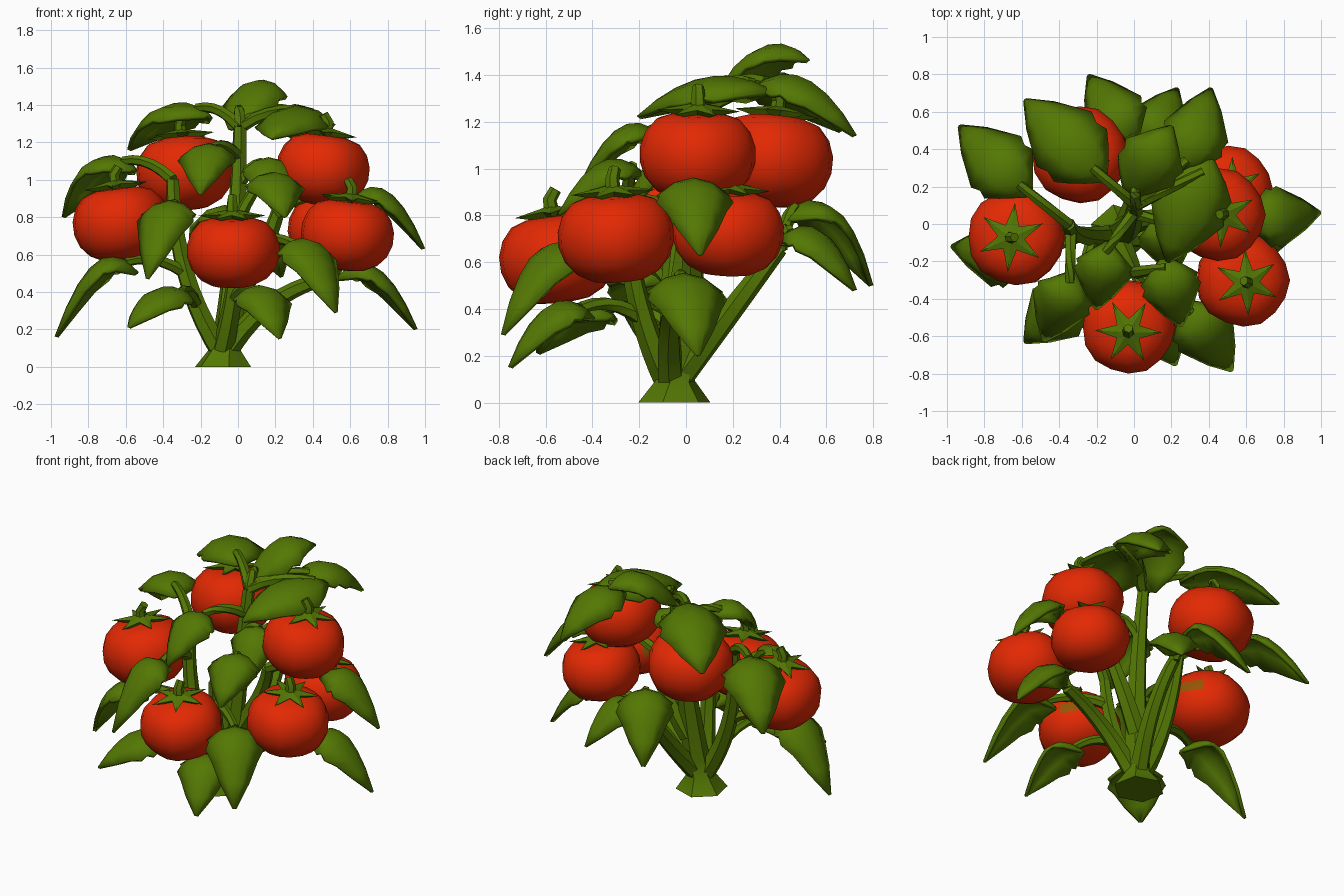
import bpy, bmesh, math
from mathutils import Vector as V, Matrix

cube = bpy.data.objects.get("Cube")
if cube:
    bpy.data.objects.remove(cube)


def material(name, rgb):
    m = bpy.data.materials.new(name)
    m.use_nodes = True
    m.diffuse_color = (*rgb, 1)
    bsdf = m.node_tree.nodes["Principled BSDF"]
    bsdf.inputs["Base Color"].default_value = (*rgb, 1)
    return m


GREEN = material("leaf green", (.087, .185, .001))
RED = material("ripe red", (.77, .022, .001))
OLIVE = material("unripe olive", (.3, .09, .002))
UP = V((0, 0, 1))


def finish(bm, name, mat, angle=40):
    bmesh.ops.recalc_face_normals(bm, faces=bm.faces[:])
    mesh = bpy.data.meshes.new(name)
    bm.to_mesh(mesh)
    bm.free()
    mesh.materials.append(mat)
    ob = bpy.data.objects.new(name, mesh)
    bpy.context.collection.objects.link(ob)
    bpy.ops.object.select_all(action='DESELECT')
    ob.select_set(True)
    bpy.context.view_layer.objects.active = ob
    bpy.ops.object.shade_smooth_by_angle(angle=math.radians(angle))
    return ob


def arc(start, mid, end, steps):
    """Quadratic curve that passes through mid."""
    control = 2 * mid - (start + end) / 2
    return [start.lerp(control, t).lerp(control.lerp(end, t), t)
            for t in (i / steps for i in range(steps + 1))]


def direction(path, i):
    return (path[min(i + 1, len(path) - 1)] - path[max(i - 1, 0)]).normalized()


def tube(name, path, thick, thin, flare=1):
    """Six-sided tapered stem whose first ring can be flared on the ground."""
    sides = 6
    bm = bmesh.new()
    rings = []
    for i, p in enumerate(path):
        flared = flare > 1 and i == 0
        d = UP if flared else direction(path, i)
        u = d.cross(V((.3, .9, .2))).normalized()
        w = d.cross(u)
        radius = thick + (thin - thick) * i / (len(path) - 1)
        if flared:
            radius *= flare
        ring = []
        for k in range(sides):
            a = math.tau * k / sides
            ring.append(bm.verts.new(p + radius * (u * math.cos(a) + w * math.sin(a))))
        rings.append(ring)
    for a, b in zip(rings, rings[1:]):
        for j in range(sides):
            bm.faces.new((a[j - 1], a[j], b[j], b[j - 1]))
    bm.faces.new(rings[0])
    bm.faces.new(rings[-1])
    return finish(bm, name, GREEN)


# Main branches, each an arc through start, middle and end
anchors = []
for name, points in {
    "main_stem": ((-.08, -.05, 0), (-.02, 0, .55), (.01, .1, 1.28)),
    "left_branch": ((-.09, -.06, .08), (-.28, -.06, .5), (-.35, 0, 1)),
    "right_branch": ((-.06, -.06, .08), (.18, -.07, .34), (.5, -.03, .48)),
    "back_branch": ((-.06, -.03, .1), (.02, .2, .4), (.02, .4, .66)),
    "front_branch": ((-.08, -.08, .1), (-.02, -.2, .42), (.01, -.26, .8)),
    "upper_right_branch": ((-.02, 0, .35), (.13, .03, .62), (.22, 0, .85)),
}.items():
    path = arc(*map(V, points), 10)
    main = name == "main_stem"
    tube(name, path, .09 if main else .06, .036, 1.75 if main else 1)
    anchors += path[2:]


def stalk(name, end):
    """Join a leaf to the nearest place on the branches, preferring lower ones."""
    start = min(anchors, key=lambda p: (p - end).length + 2 * max(0, p.z - end.z))
    tube(name, arc(start, (start + end) / 2 + UP * .04, end, 5), .034, .025)


def fruit(name, x, y, z, r, patch=None):
    """Squashed, faintly ribbed ball leaning outward, with a star calyx."""
    lean = Matrix.Rotation(.13, 4, UP.cross(V((x, y, 0))))
    place = Matrix.Translation((x, y, z)) @ lean
    bm = bmesh.new()
    sides, levels = 16, 9
    rings = []
    for i in range(levels + 1):
        t = math.pi * (i / levels - .5)
        h = r * (.79 * math.sin(t) - .5 * max(0, math.sin(t) - .85))
        if i in (0, levels):
            rings.append([bm.verts.new((0, 0, h))])
            continue
        ring = []
        for k in range(sides):
            a = math.tau * k / sides
            rad = r * math.cos(t) ** .75 * (1 + .02 * math.cos(a * 5))
            ring.append(bm.verts.new((rad * math.cos(a), rad * math.sin(a), h)))
        rings.append(ring)
    for a, b in zip(rings, rings[1:]):
        for k in range(sides):
            j = (k + 1) % sides
            corners = [a[k % len(a)], a[j % len(a)], b[j % len(b)], b[k % len(b)]]
            face = bm.faces.new(list(dict.fromkeys(corners)))
            # Unripe spot on the shaded side
            if patch is not None:
                spot = V((math.cos(patch), math.sin(patch), 0))
                if face.calc_center_median().normalized().dot(spot) > .975:
                    face.material_index = 1
    ball = finish(bm, name, RED, 60)
    ball.data.materials.append(OLIVE)

    # Star calyx: drooping points alternate with notches
    bm = bmesh.new()
    top, low = (bm.verts.new((0, 0, h * r)) for h in (.9, .6))
    rim = []
    for k in range(12):
        a = math.tau * k / 12 + x
        rad, h = (.28, .8) if k % 2 else (.72, .76)
        rim.append(bm.verts.new((r * rad * math.cos(a), r * rad * math.sin(a), r * h)))
    for k in range(12):
        bm.faces.new((top, rim[k - 1], rim[k]))
        bm.faces.new((low, rim[k - 1], rim[k]))
    calyx = finish(bm, name + "_calyx", GREEN, 30)

    # Short bent stub
    tip = UP * .8 * r
    bend = V((-x, -y, 0)).normalized() * .03
    stub = tube(name + "_stub", [tip, tip + UP * .05, tip + UP * .09 + bend], .034, .026)
    for part in (ball, calyx, stub):
        part.matrix_world = place


# Fruits: centre, radius and direction of the unripe spot
for name, spec in {
    "left_side_fruit": (-.63, -.07, .77, .26, .4),
    "front_fruit": (-.03, -.55, .62, .25, .8),
    "right_front_fruit": (.58, -.3, .71, .25, 2.7),
    "upper_right_fruit": (.45, .05, 1.06, .25),
    "upper_back_fruit": (-.29, .37, 1.04, .26),
    "lower_back_fruit": (.5, .18, .73, .24),
}.items():
    fruit(name, *spec)

# Half width along the midrib gives the lobed leaf outline
OUTLINE = (.12, .68, 1, .92, 1.04, .8, .52, .03)


def leaf(name, base, tip):
    """Arched leaf, drooping to both sides of its midrib."""
    base, tip = V(base), V(tip)
    mid = (base + tip) / 2
    mid.z = max(base.z, tip.z) + .05
    path = arc(base, mid, tip, len(OUTLINE) - 1)
    flat = (tip - base).xy
    side = V((-flat.y, flat.x, 0)).normalized()
    width = .075 + .2 * flat.length
    bm = bmesh.new()
    rows = []
    for i, p in enumerate(path):
        normal = direction(path, i).cross(side)
        w = OUTLINE[i] * width
        rows.append([bm.verts.new(p + w * (side * s - normal * .5 * s * s))
                     for s in (-1, -.5, 0, .5, 1)])
    for a, b in zip(rows, rows[1:]):
        for j in range(1, len(a)):
            bm.faces.new((a[j - 1], a[j], b[j], b[j - 1]))
    solid = finish(bm, name, GREEN, 35).modifiers.new("thickness", 'SOLIDIFY')
    solid.thickness = .022
    solid.offset = 0
    stalk(name + "_stalk", path[1])


# Leaves: base and tip
for name, ends in {
    "top_leaf": ((-.03, .13, 1.27), (.2, .52, 1.46)),
    "upper_back_right_leaf": ((.26, .28, 1.33), (.41, .72, 1.14)),
    "upper_right_leaf": ((.4, .36, 1.33), (.18, -.2, 1.22)),
    "upper_front_right_leaf": ((.14, .06, 1.04), (.22, -.26, .8)),
    "front_right_leaf": ((.16, -.18, .97), (.25, -.54, .8)),
    "back_leaf": ((0, .42, .78), (-.24, .79, .5)),
    "lower_back_leaf": ((.06, .4, .68), (.23, .72, .48)),
    "upper_left_leaf": ((-.16, .24, 1.34), (-.58, .66, 1.16)),
    "left_leaf": ((-.56, .16, 1.05), (-.93, .52, .8)),
    "lower_left_leaf": ((-.54, -.2, .5), (-.97, -.12, .16)),
    "right_leaf": ((.6, .02, .88), (.99, .06, .63)),
    "lower_right_leaf": ((.53, -.03, .47), (.95, .05, .2)),
    "front_lower_right_leaf": ((.27, -.42, .6), (.52, -.78, .29)),
    "front_bottom_leaf": ((.07, -.4, .36), (.22, -.75, .15)),
    "front_left_leaf": ((-.32, -.26, .8), (-.48, -.62, .47)),
    "front_lower_left_leaf": ((-.26, -.32, .36), (-.58, -.63, .21)),
    "upper_front_leaf": ((-.14, -.1, 1.12), (-.2, -.45, .92)),
}.items():
    leaf(name, *ends)
